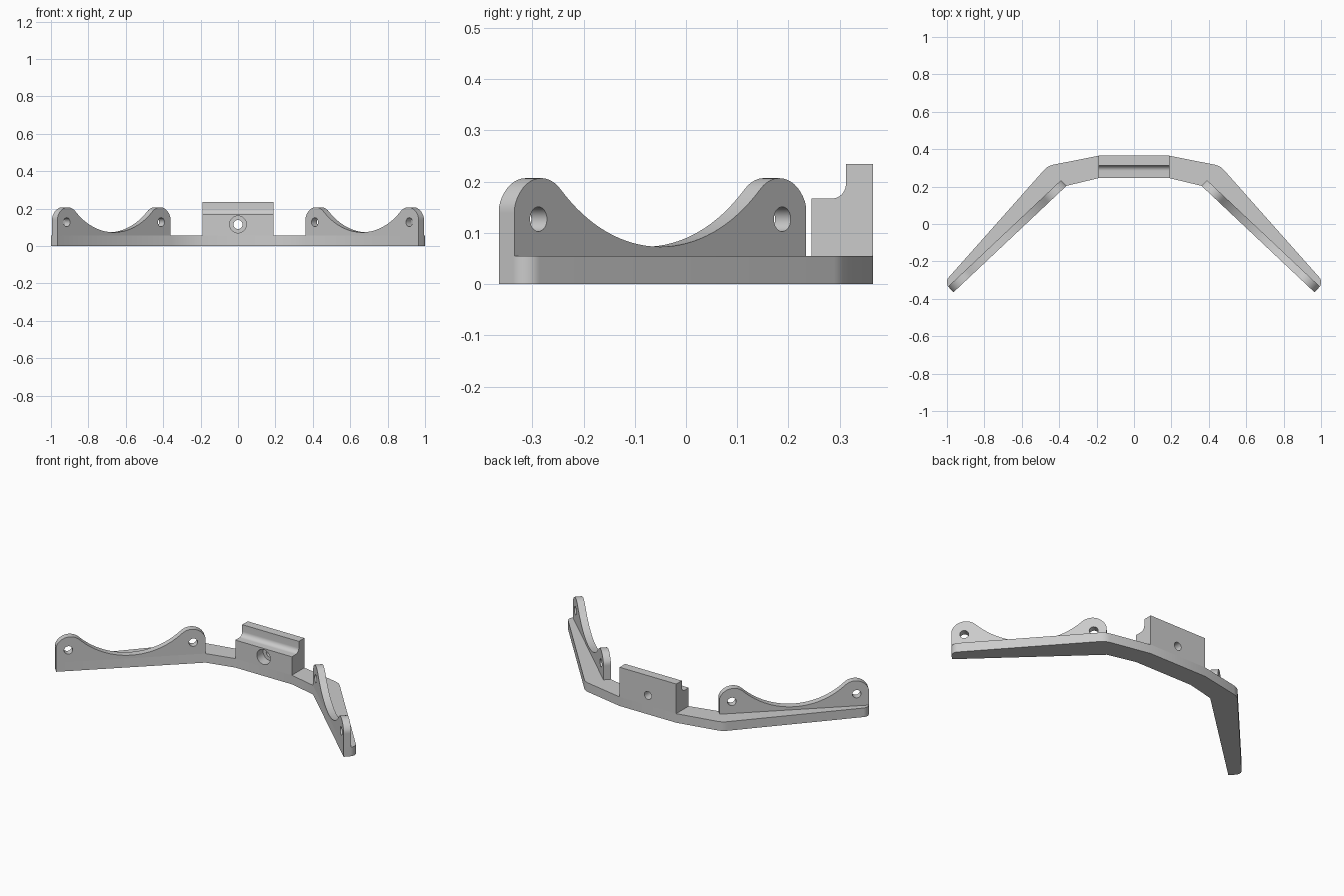
import bpy, bmesh, math
from mathutils import Vector

cube = bpy.data.objects.get("Cube")
if cube:
    bpy.data.objects.remove(cube, do_unlink=True)

grey = bpy.data.materials.new("plain_grey")
grey.use_nodes = True
grey.diffuse_color = (0.6, 0.6, 0.6, 1)
grey.node_tree.nodes["Principled BSDF"].inputs["Base Color"].default_value = grey.diffuse_color

BASE_H = 0.055


def prism(name, outline, origin, u, v, depth):
    """Extrude a 2D outline, laid on axes u and v at origin, along depth."""
    bm = bmesh.new()
    o, u, v, depth = (Vector(a) for a in (origin, u, v, depth))
    face = bm.faces.new([bm.verts.new(o + u * p[0] + v * p[1]) for p in outline])
    out = bmesh.ops.extrude_face_region(bm, geom=[face], use_keep_orig=True)
    bmesh.ops.translate(bm, vec=depth, verts=[g for g in out["geom"] if isinstance(g, bmesh.types.BMVert)])
    bmesh.ops.recalc_face_normals(bm, faces=bm.faces)
    mesh = bpy.data.meshes.new(name)
    bm.to_mesh(mesh)
    bm.free()
    mesh.materials.append(grey)
    obj = bpy.data.objects.new(name, mesh)
    bpy.context.collection.objects.link(obj)
    return obj


def arc(cx, cz, r, a0, a1, n=16):
    """Points on a circle from angle a0 to a1, in degrees."""
    angles = [math.radians(a0 + (a1 - a0) * i / n) for i in range(n + 1)]
    return [(cx + r * math.cos(a), cz + r * math.sin(a)) for a in angles]


def rounded(before, corner, after, trim, n=8):
    """Arc that replaces a corner, starting trim away from it."""
    b, c, a = Vector(before), Vector(corner), Vector(after)
    d0, d1 = (b - c).normalized(), (a - c).normalized()
    centre = c + (d0 + d1) * trim / (1 + d0.dot(d1))
    r0, r1 = c + d0 * trim - centre, c + d1 * trim - centre
    # Blend the two radii and push each result back onto the circle
    return [tuple(centre + r0.lerp(r1, i / n).normalized() * r0.length) for i in range(n + 1)]


def drill(obj, centre, radius, u, v, depth):
    """Cut a round hole, starting at centre and running along depth."""
    cutter = prism("hole_cutter", arc(0, 0, radius, 0, 360, 32)[:-1], centre, u, v, depth)
    cutter.hide_render = True
    mod = obj.modifiers.new("hole", "BOOLEAN")
    mod.operation, mod.solver, mod.object = "DIFFERENCE", "EXACT", cutter
    select(obj)
    bpy.ops.object.modifier_apply(modifier=mod.name)
    bpy.data.objects.remove(cutter, do_unlink=True)


def select(obj):
    bpy.ops.object.select_all(action="DESELECT")
    obj.select_set(True)
    bpy.context.view_layer.objects.active = obj


def smooth(obj):
    select(obj)
    bpy.ops.object.shade_smooth_by_angle(angle=math.radians(30))


# Bent base strip
front_tip, front_bend = (0.965, -0.365), (0.361, 0.204)
back_tip, back_bend, back_mid = (1.0145, -0.312), (0.461, 0.311), (0.19, 0.365)
half = [(0.19, 0.245), front_bend, front_tip]
half += rounded(front_tip, back_tip, back_bend, 0.035)
half += rounded(back_tip, back_bend, back_mid, 0.03)
half.append(back_mid)
outline = half + [(-x, y) for x, y in reversed(half)]
base = prism("base_strip", outline, (0, 0, 0), (1, 0, 0), (0, 1, 0), (0, 0, BASE_H))
smooth(base)

# Central mounting block with a stepped, filleted top
profile = [(0.245, BASE_H), (0.245, 0.167)]
profile += arc(0.284, 0.195, 0.028, -90, 0, 10)
profile += [(0.312, 0.235), (0.365, 0.235), (0.365, BASE_H)]
block = prism("centre_block", profile, (-0.19, 0, 0), (0, 1, 0), (0, 0, 1), (0.38, 0, 0))
for radius, length in ((0.045, 0.105), (0.024, 0.25)):
    drill(block, (0, 0.2, 0.115), radius, (1, 0, 0), (0, 0, 1), (0, length, 0))
smooth(block)

# Upright side plates: two round ears joined by a sagging arc
tip, bend = Vector((*front_tip, 0)), Vector((*front_bend, 0))
span = (bend - tip).length
along = (bend - tip).normalized()
back = Vector((along.y, -along.x, 0)) * 0.042
up = Vector((0, 0, 1))
ear_x, ear_z, ear_r, sag_r = 0.076, 0.127, 0.08, 0.415
sag_z = 0.073 + sag_r
lean = math.degrees(math.atan2(span / 2 - ear_x, sag_z - ear_z))
ear = [(max(x, 0), z) for x, z in arc(ear_x, ear_z, ear_r, 180, 90 - lean)]
side = [(0, BASE_H)] + ear
sag = arc(span / 2, sag_z, sag_r, -90 - lean, -90 + lean, 32)[1:-1]
shape = side + sag + [(span - x, z) for x, z in reversed(side)]

for name, sign in (("left_side_plate", 1), ("right_side_plate", -1)):
    flip = lambda p: Vector((sign * p.x, p.y, p.z))
    plate = prism(name, shape, flip(tip), flip(along), up, flip(back))
    for s in (0.068, span - 0.068):
        start = tip + along * s + up * 0.127 - back
        drill(plate, flip(start), 0.024, flip(along), up, flip(back) * 3)
    smooth(plate)
